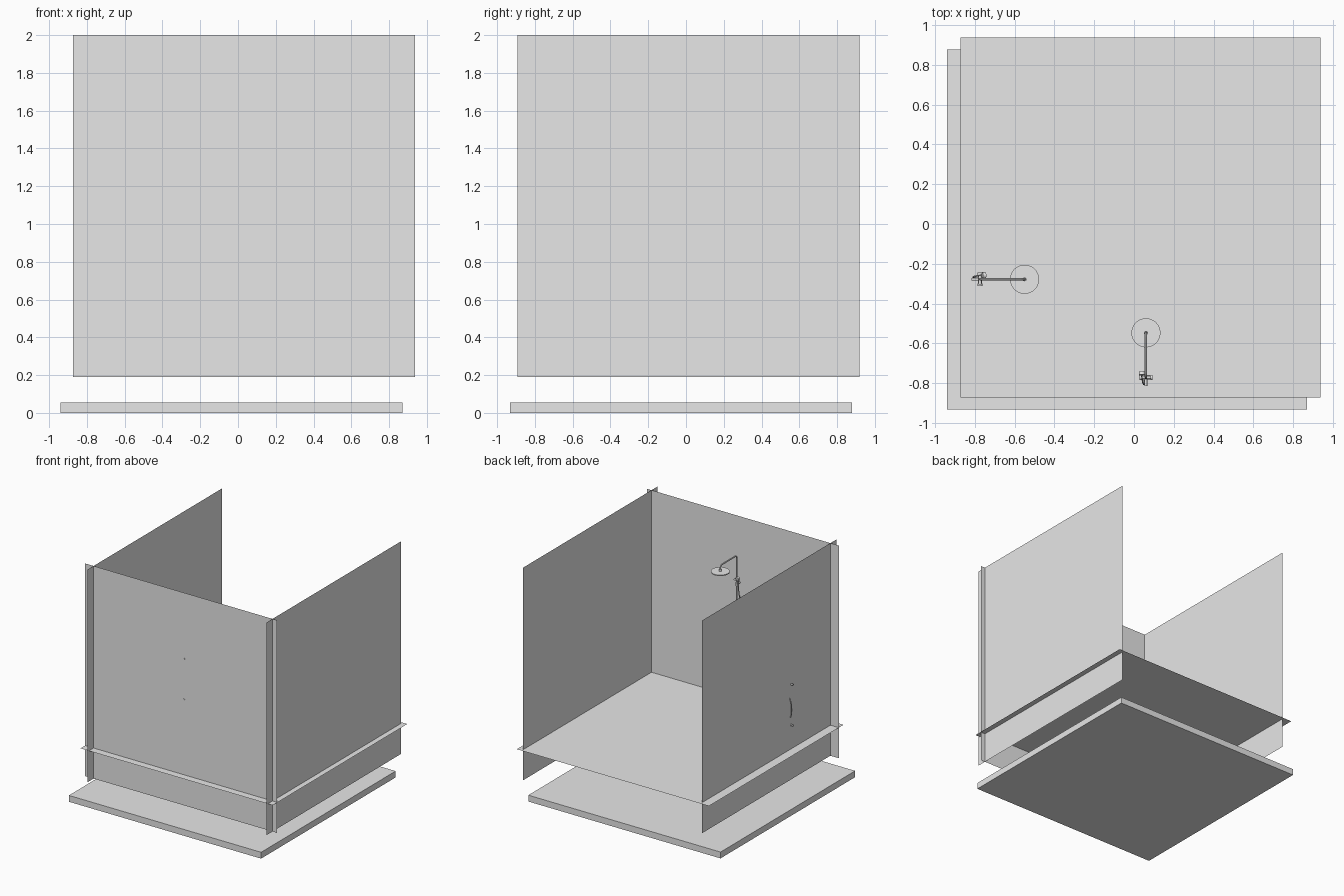
import bpy
import math
from mathutils import Matrix, Vector

cube = bpy.data.objects.get("Cube")
if cube:
    bpy.data.objects.remove(cube, do_unlink=True)

grey = bpy.data.materials.new("plain_grey")
grey.use_nodes = True
grey.diffuse_color = (0.8, 0.8, 0.8, 1)
grey.node_tree.nodes["Principled BSDF"].inputs["Base Color"].default_value = (0.8, 0.8, 0.8, 1)

SIDE = 1.81  # every panel is a square of this side


def finish(name, smooth=False):
    obj = bpy.context.object
    obj.name = name
    obj.data.materials.clear()
    obj.data.materials.append(grey)
    if smooth:
        bpy.ops.object.shade_smooth_by_angle()
    return obj


def panel(name, centre, rotation=(0, 0, 0)):
    bpy.ops.mesh.primitive_plane_add(size=SIDE, location=centre, rotation=rotation)
    return finish(name)


def rod(name, frame, start, end, radius, sides=16):
    a, b = frame @ Vector(start), frame @ Vector(end)
    turn = (b - a).to_track_quat('Z', 'Y').to_euler()
    bpy.ops.mesh.primitive_cylinder_add(vertices=sides, radius=radius, depth=(b - a).length,
                                        location=(a + b) / 2, rotation=turn)
    return finish(name, True)


def tube(name, frame, points, radius, kind='POLY'):
    curve = bpy.data.curves.new(name, 'CURVE')
    curve.dimensions = '3D'
    curve.bevel_depth = radius
    curve.bevel_resolution = 2
    curve.use_fill_caps = True
    spline = curve.splines.new(kind)
    spline.points.add(len(points) - 1)
    for p, co in zip(spline.points, points):
        p.co = (*(frame @ Vector(co)), 1)
    if kind == 'NURBS':
        spline.use_endpoint_u = True
        spline.order_u = 3
    obj = bpy.data.objects.new(name, curve)
    bpy.context.collection.objects.link(obj)
    bpy.ops.object.select_all(action='DESELECT')
    bpy.context.view_layer.objects.active = obj
    obj.select_set(True)
    bpy.ops.object.convert(target='MESH')
    return finish(name, True)


# Base slab
bpy.ops.mesh.primitive_cube_add(size=1, location=(-0.035, -0.027, 0.027))
slab = bpy.context.object
slab.scale = (SIDE, SIDE, 0.054)
finish("base_slab")

# Floor and the three crossing wall sheets
quarter = math.pi / 2
panel("floor_sheet", (0.033, 0.032, 0.45))
panel("front_wall", (0.031, -0.81, 1.095), (quarter, 0, 0))
panel("left_wall", (0.892, 0.014, 1.095), (0, quarter, 0))
panel("right_wall", (-0.793, 0.014, 1.095), (0, quarter, 0))


def shower(prefix, origin, angle):
    # Local x points away from the wall, z = 0 is the top of the arm
    f = Matrix.Translation(origin) @ Matrix.Rotation(angle, 4, 'Z')
    col, reach = 0.042, 0.266
    bend = 0.025

    # Column bending into the arm, then down to the head
    path = [(col, 0, -0.6)]
    for i in range(7):
        t = quarter * i / 6
        path.append((col + bend * (1 - math.cos(t)), 0, bend * (math.sin(t) - 1)))
    for i in range(7):
        t = quarter * i / 6
        path.append((reach + bend * (math.sin(t) - 1), 0, bend * (math.cos(t) - 1)))
    path.append((reach, 0, -0.045))
    tube(prefix + "_column_and_arm", f, path, 0.006)

    # Rain head
    rod(prefix + "_rain_head", f, (reach, 0, -0.057), (reach, 0, -0.049), 0.073, 48)
    rod(prefix + "_head_joint", f, (reach, 0, -0.05), (reach, 0, -0.03), 0.01)

    # Wall mounts
    for label, z in (("upper", -0.245), ("lower", -0.592)):
        rod(prefix + f"_{label}_mount", f, (0, 0, z), (col, 0, z), 0.007)
        rod(prefix + f"_{label}_collar", f, (col, 0, z - 0.014), (col, 0, z + 0.014), 0.01)

    # Mixer bar with a knob at each end
    rod(prefix + "_mixer_bar", f, (col, -0.022, -0.592), (col, 0.022, -0.592), 0.011)
    for label, s in (("left", 1), ("right", -1)):
        rod(prefix + f"_{label}_knob", f, (col, s * 0.022, -0.592), (col, s * 0.033, -0.592), 0.013)

    # Sliding holder and hand shower
    rod(prefix + "_holder", f, (col, -0.025, -0.21), (col, 0.02, -0.21), 0.008)
    rod(prefix + "_hand_grip", f, (0.048, 0.02, -0.28), (0.06, 0.02, -0.185), 0.005)
    rod(prefix + "_hand_spray", f, (0.054, 0.02, -0.183), (0.07, 0.02, -0.187), 0.016, 24)

    # Hose hanging back to the mixer
    tube(prefix + "_hose", f, [(0.048, 0.02, -0.28), (0.044, 0.02, -0.34), (0.008, 0.014, -0.38),
                               (0.008, 0.008, -0.5), (0.035, 0.004, -0.54), (col, 0, -0.59)],
         0.004, 'NURBS')


shower("front_shower", (0.06, -0.813, 1.683), quarter)
shower("right_shower", (-0.816, -0.278, 1.248), 0)
